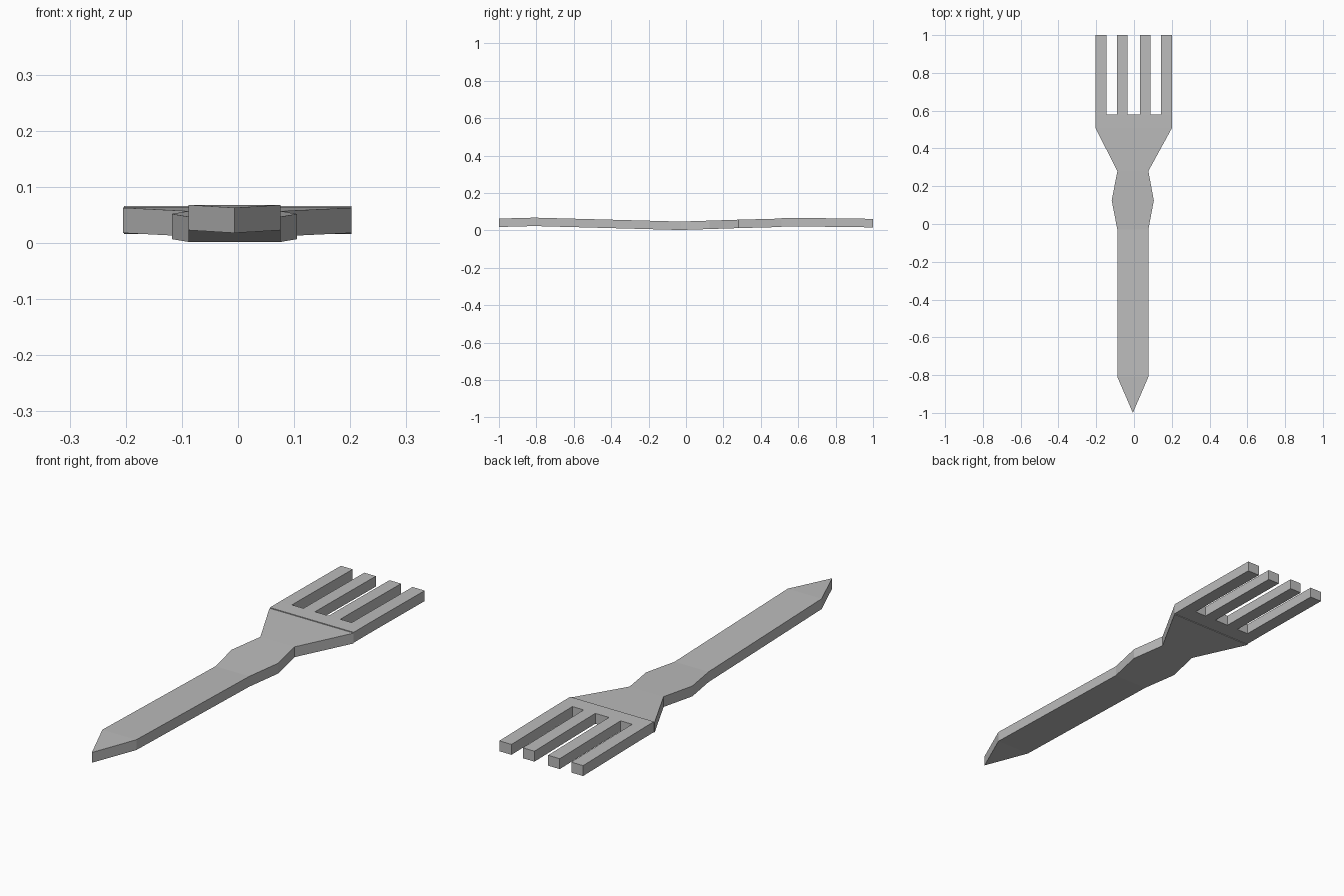
import bpy
import bmesh

cube = bpy.data.objects.get("Cube")
if cube:
    bpy.data.objects.remove(cube)

# Single dull metal colour
metal = bpy.data.materials.new("grey metal")
metal.use_nodes = True
GREY = (0.5, 0.5, 0.5, 1)
metal.diffuse_color = GREY
metal.node_tree.nodes["Principled BSDF"].inputs["Base Color"].default_value = GREY


def make_plate(name, cells, thickness):
    """Turn flat cells (lists of points on the underside) into a solid plate."""
    bm = bmesh.new()
    for cell in cells:
        bm.faces.new([bm.verts.new(p) for p in cell])
    bmesh.ops.remove_doubles(bm, verts=bm.verts, dist=0.0005)
    result = bmesh.ops.extrude_face_region(bm, geom=bm.faces[:], use_keep_orig=True)
    top = [v for v in result["geom"] if isinstance(v, bmesh.types.BMVert)]
    bmesh.ops.translate(bm, verts=top, vec=(0, 0, thickness))
    bmesh.ops.recalc_face_normals(bm, faces=bm.faces[:])
    mesh = bpy.data.meshes.new(name)
    bm.to_mesh(mesh)
    bm.free()
    mesh.materials.append(metal)
    obj = bpy.data.objects.new(name, mesh)
    bpy.context.collection.objects.link(obj)
    return obj


# Handle, neck and shoulders: (y, left edge, right edge, underside height)
stations = [
    (-0.81, -0.088, 0.076, 0.023),
    (-0.03, -0.088, 0.076, 0.002),
    (0.125, -0.118, 0.105, 0.007),
    (0.28, -0.088, 0.076, 0.012),
    (0.51, -0.205, 0.202, 0.018),
]
y, x0, x1, z = stations[0]
handle_cells = [[(-0.006, -1, 0.018), (x1, y, z), (x0, y, z)]]
for (ya, la, ra, za), (yb, lb, rb, zb) in zip(stations, stations[1:]):
    handle_cells.append([(la, ya, za), (ra, ya, za), (rb, yb, zb), (lb, yb, zb)])
make_plate("handle", handle_cells, 0.045)

# Head: a solid palm with four tines, gaps left open between them
columns = [-0.203, -0.146, -0.09, -0.034, 0.032, 0.088, 0.143, 0.202]
rows = [(0.51, 0.021), (0.58, 0.021), (0.69, 0.02), (1.0, 0.016)]
head_cells = []
for r, ((ya, za), (yb, zb)) in enumerate(zip(rows, rows[1:])):
    for c, (xa, xb) in enumerate(zip(columns, columns[1:])):
        if r == 0 or c % 2 == 0:
            head_cells.append([(xa, ya, za), (xb, ya, za), (xb, yb, zb), (xa, yb, zb)])
make_plate("tined_head", head_cells, 0.0455)
